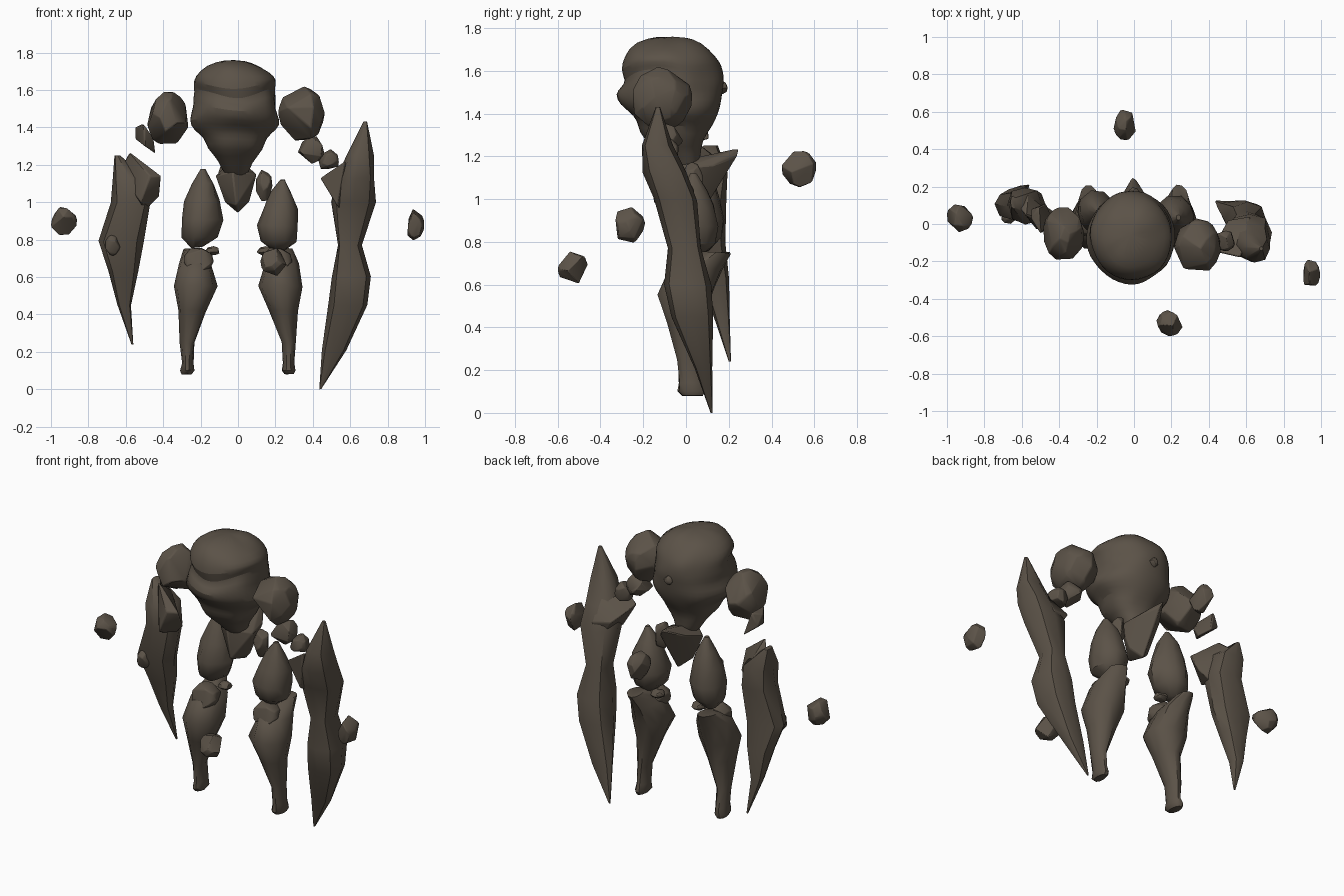
import bpy, bmesh, math, random
from mathutils import Vector, noise

default = bpy.data.objects.get("Cube")
if default:
    bpy.data.objects.remove(default, do_unlink=True)

COLOUR = (0.105, 0.085, 0.064, 1.0)
stone = bpy.data.materials.new("dark_brown_stone")
stone.use_nodes = True
stone.diffuse_color = COLOUR
shader = stone.node_tree.nodes["Principled BSDF"]
shader.inputs["Base Color"].default_value = COLOUR
shader.inputs["Roughness"].default_value = 0.9


def finish(name, bm, angle, bevel=0.0):
    """Turn a bmesh into a shaded stone object."""
    bmesh.ops.recalc_face_normals(bm, faces=bm.faces)
    mesh = bpy.data.meshes.new(name)
    bm.to_mesh(mesh)
    bm.free()
    mesh.materials.append(stone)
    obj = bpy.data.objects.new(name, mesh)
    bpy.context.collection.objects.link(obj)
    if bevel:
        mod = obj.modifiers.new("worn_edges", 'BEVEL')
        mod.width = bevel
        mod.segments = 2
    bpy.ops.object.select_all(action='DESELECT')
    obj.select_set(True)
    bpy.context.view_layer.objects.active = obj
    bpy.ops.object.shade_smooth_by_angle(angle=math.radians(angle))
    return obj


def loft(name, rings, sides=8, rough=0.014, angle=45, mirror=False, boxy=0.85):
    """Skin rings given as height, left, right, front, back."""
    bm = bmesh.new()
    loops = []
    for z, x0, x1, y0, y1 in rings:
        loop = []
        for i in range(sides):
            a = math.tau * i / sides
            c, s = (math.copysign(abs(f(a)) ** boxy, f(a)) for f in (math.cos, math.sin))
            x = (x0 + x1 + (x1 - x0) * c) / 2
            y = (y0 + y1 + (y1 - y0) * s) / 2
            p = Vector((-x if mirror else x, y, z))
            size = min(1, (x1 - x0) / 0.1)
            p += noise.noise_vector(p * 9) * rough * size
            loop.append(bm.verts.new(p))
        loops.append(loop)
    for upper, lower in zip(loops, loops[1:]):
        for i in range(sides):
            j = (i + 1) % sides
            bm.faces.new((upper[i], upper[j], lower[j], lower[i]))
    bm.faces.new(loops[0])
    bm.faces.new(loops[-1])
    return finish(name, bm, angle)


def hull(name, points, bevel=0.007, angle=40):
    """Wrap a chipped stone around a few points."""
    bm = bmesh.new()
    for p in points:
        bm.verts.new(p)
    res = bmesh.ops.convex_hull(bm, input=bm.verts)
    loose = {g for g in res["geom_interior"] + res["geom_unused"]
             if isinstance(g, bmesh.types.BMVert)}
    bmesh.ops.delete(bm, geom=list(loose), context='VERTS')
    bmesh.ops.dissolve_limit(bm, angle_limit=math.radians(9),
                             verts=bm.verts, edges=bm.edges)
    return finish(name, bm, angle, bevel)


def boulder(name, centre, size, seed, count=26):
    """Random chipped boulder that exactly fills its box."""
    rng = random.Random(seed)
    pts = [Vector([rng.gauss(0, 1) for _ in range(3)]).normalized()
           for _ in range(count)]
    lo = [min(p[k] for p in pts) for k in range(3)]
    hi = [max(p[k] for p in pts) for k in range(3)]
    return hull(name, [[centre[k] + size[k] * ((p[k] - lo[k]) / (hi[k] - lo[k]) - 0.5)
                        for k in range(3)] for p in pts])


# Head: cap, brow, cheeks, jaw and neck in one lumpy skin
head = loft("head", [
    (1.765, -.07, .04, -.12, .0),
    (1.73, -.17, .13, -.25, .08),
    (1.67, -.23, .2, -.295, .15),
    (1.62, -.24, .21, -.315, .17),
    (1.58, -.23, .2, -.275, .175),
    (1.54, -.24, .21, -.3, .18),
    (1.5, -.235, .205, -.335, .18),
    (1.44, -.27, .235, -.31, .17),
    (1.39, -.24, .21, -.24, .15),
    (1.34, -.18, .15, -.23, .13),
    (1.28, -.18, .145, -.21, .08),
    (1.22, -.09, .07, -.12, .07),
    (1.13, -.07, .06, -.04, .06)], sides=20, rough=0.02, angle=50, boxy=1)
# Brow sags to a V between the eyes
for v in head.data.vertices:
    weight = max(0, 1 - abs(v.co.z - 1.57) / .1)
    if v.co.y < -.05:
        v.co.z += weight * .3 * (abs(v.co.x + .015) - .1)
sub = head.modifiers.new("soft_lumps", 'SUBSURF')
sub.levels = sub.render_levels = 1
boulder("back_knob", (0, .17, 1.52), (.06, .05, .06), 3, 40)

# Pelvis wedge with a spike running backwards
hull("pelvis", [(-.12, .0, 1.14), (.1, .0, 1.15), (-.03, -.07, 1.17), (-.01, -.06, .98),
                (-.07, .03, 1.0), (.06, .03, 1.0), (0, .08, .94), (-.08, .13, 1.18),
                (.08, .13, 1.16), (.01, .14, 1.04), (-.01, .25, 1.24), (.01, .24, 1.2)])

# Shoulder stones and the chips leading to each arm
boulder("right_shoulder", (-.375, -.05, 1.45), (.22, .28, .28), 5, 40)
boulder("left_shoulder", (.34, -.11, 1.475), (.25, .28, .29), 8, 40)
boulder("left_arm_chip", (.39, -.09, 1.28), (.14, .15, .15), 12)
boulder("left_elbow_chip", (.485, -.09, 1.23), (.11, .11, .11), 13)
boulder("hip_chip", (.14, .03, 1.09), (.09, .1, .17), 14)
hull("right_arm_chip", [(-.55, .03, 1.4), (-.51, .09, 1.42), (-.5, -.05, 1.41), (-.55, .08, 1.34),
                        (-.45, -.02, 1.34), (-.44, .04, 1.26), (-.47, .11, 1.28), (-.5, -.05, 1.3)])

# Large left arm blade
loft("left_arm", [
    (1.43, .67, .69, -.14, -.12),
    (1.25, .58, .725, -.2, -.06),
    (1.13, .53, .73, -.2, .0),
    (1.0, .5, .735, -.15, .05),
    (.77, .53, .66, -.09, .07),
    (.6, .5, .715, -.11, .12),
    (.45, .485, .69, -.07, .12),
    (.2, .455, .57, .04, .13),
    (0, .435, .445, .115, .125)])
hull("left_arm_spur", [(.44, -.15, 1.13), (.45, -.07, 1.11), (.57, -.18, 1.22), (.62, -.04, 1.18),
                       (.53, -.15, .98), (.62, .04, 1.04), (.5, .02, 1.06), (.6, .0, .9)])

# Smaller right arm blade with a raised shoulder plate
loft("right_arm", [
    (1.25, -.66, -.63, .08, .15),
    (1.13, -.67, -.5, .0, .2),
    (1.0, -.68, -.47, .0, .19),
    (.79, -.745, -.5, .02, .18),
    (.63, -.69, -.53, .07, .2),
    (.45, -.65, -.575, .13, .21),
    (.24, -.57, -.56, .2, .21)])
hull("right_arm_plate", [(-.58, .05, 1.27), (-.64, .12, 1.16), (-.47, -.03, 1.14), (-.41, .0, 1.14),
                         (-.42, .06, 1.03), (-.52, -.03, 1.0), (-.57, .16, 1.18), (-.5, .1, .95)])
boulder("right_arm_knob", (-.67, .04, .77), (.08, .08, .11), 17)

# Legs: blocky thighs, flared shins and knee chips
for label, flip, low, tall, back in (("left", False, .74, .38, 0),
                                     ("right", True, .76, .42, .03)):
    lean = -.04 if flip else .01
    loft(label + "_thigh", [
        (low + tall * t, x0 + lean * t, x1 + lean * t, y0 + back, y1 + back)
        for t, x0, x1, y0, y1 in (
            (1, .215, .24, .02, .05), (.8, .16, .28, -.02, .1), (.6, .13, .31, -.05, .13),
            (.35, .1, .32, -.085, .15), (.13, .12, .31, -.07, .14), (0, .19, .25, .0, .08))],
        mirror=flip, boxy=1, sides=10)
    loft(label + "_shin", [
        (.75, .2, .29, .08, .21),
        (.67, .14, .32, -.08, .17),
        (.55, .11, .345, -.135, .12),
        (.42, .17, .315, -.09, .09),
        (.25, .235, .31, -.04, .07),
        (.14, .24, .3, -.035, .08),
        (.1, .235, .31, -.04, .09),
        (.08, .25, .3, -.02, .08)], mirror=flip, boxy=1, sides=10)
    sign = -1 if flip else 1
    boulder(label + "_knee", (sign * .21, .0, .68), (.16, .16, .15), 21)
    boulder(label + "_knee_chip", (sign * .14, .07, .74), (.08, .08, .05), 22)

# Loose stones hovering around the body
boulder("right_floating_stone", (-.93, .03, .9), (.14, .15, .15), 31)
boulder("left_floating_stone", (.95, -.26, .88), (.09, .14, .17), 32)
boulder("back_floating_stone", (-.05, .53, 1.14), (.12, .16, .17), 33)
boulder("front_floating_stone", (.19, -.53, .68), (.14, .14, .15), 34)
